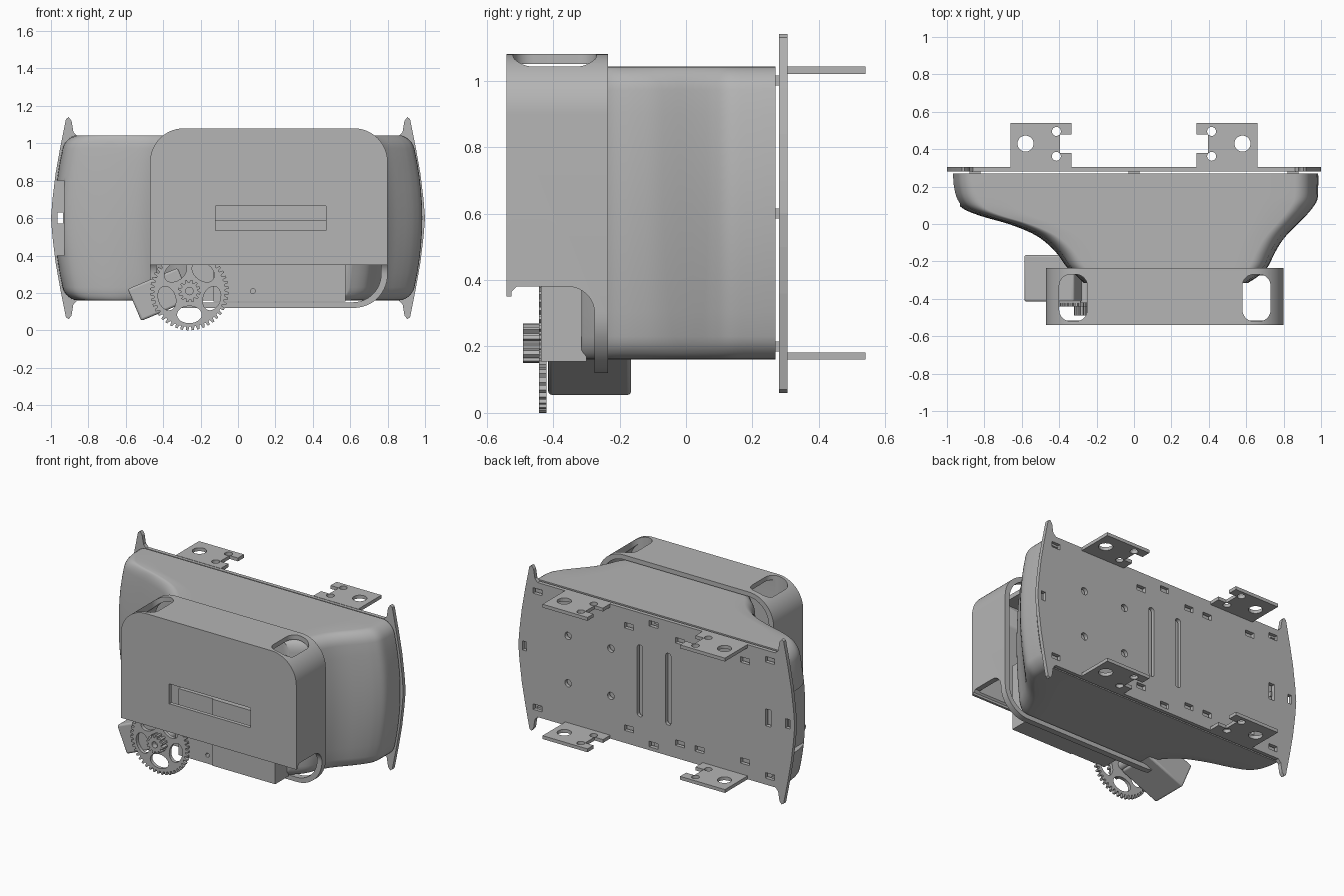
import bpy, bmesh, math
from mathutils import Vector

if "Cube" in bpy.data.objects:
    bpy.data.objects.remove(bpy.data.objects["Cube"])

GREY = bpy.data.materials.new("plain grey")
GREY.diffuse_color = (0.46, 0.46, 0.46, 1)
GREY.use_nodes = True
GREY.node_tree.nodes["Principled BSDF"].inputs["Base Color"].default_value = GREY.diffuse_color


def finish(name, bm, smooth=None):
    bmesh.ops.recalc_face_normals(bm, faces=bm.faces)
    me = bpy.data.meshes.new(name)
    bm.to_mesh(me)
    bm.free()
    ob = bpy.data.objects.new(name, me)
    bpy.context.collection.objects.link(ob)
    me.materials.append(GREY)
    if smooth:
        shade(ob, smooth)
    return ob


def activate(ob):
    bpy.ops.object.select_all(action='DESELECT')
    ob.select_set(True)
    bpy.context.view_layer.objects.active = ob


def shade(ob, degrees=35):
    activate(ob)
    bpy.ops.object.shade_smooth_by_angle(angle=math.radians(degrees))


def prism(name, outlines, axis, a, b, smooth=None):
    """Extrude one or several 2D outlines along an axis from a to b."""
    place = {'x': lambda p, d: (d, p[0], p[1]),
             'y': lambda p, d: (p[0], d, p[1]),
             'z': lambda p, d: (p[0], p[1], d)}[axis]
    bm = bmesh.new()
    for pts in outlines:
        lo = [bm.verts.new(place(p, a)) for p in pts]
        hi = [bm.verts.new(place(p, b)) for p in pts]
        bm.faces.new(lo)
        bm.faces.new(hi[::-1])
        for i in range(len(pts)):
            j = (i + 1) % len(pts)
            bm.faces.new((lo[i], lo[j], hi[j], hi[i]))
    return finish(name, bm, smooth)


def cut(ob, cutter):
    m = ob.modifiers.new("cut", 'BOOLEAN')
    m.operation, m.solver, m.object = 'DIFFERENCE', 'EXACT', cutter
    activate(ob)
    bpy.ops.object.modifier_apply(modifier=m.name)
    bpy.data.objects.remove(cutter, do_unlink=True)


def rrect(x0, x1, z0, z1, r, n=8, side=1):
    """Rounded rectangle outline; side = number of steps on each straight run."""
    corners = []
    for k, (cx, cz) in enumerate(((x1 - r, z1 - r), (x0 + r, z1 - r), (x0 + r, z0 + r), (x1 - r, z0 + r))):
        corners.append([(cx + r * math.cos(math.pi / 2 * (k + i / n)),
                         cz + r * math.sin(math.pi / 2 * (k + i / n))) for i in range(n + 1)])
    pts = []
    for k in range(4):
        pts += corners[k]
        p, q = corners[k][-1], corners[(k + 1) % 4][0]
        pts += [(p[0] + (q[0] - p[0]) * i / side, p[1] + (q[1] - p[1]) * i / side) for i in range(1, side)]
    return pts


def rect(cx, cz, w, h):
    return [(cx - w / 2, cz - h / 2), (cx + w / 2, cz - h / 2), (cx + w / 2, cz + h / 2), (cx - w / 2, cz + h / 2)]


def ellipse(cx, cz, a, b, n=24, turn=0):
    c, s = math.cos(turn), math.sin(turn)
    out = []
    for i in range(n):
        u, v = a * math.cos(2 * math.pi * i / n), b * math.sin(2 * math.pi * i / n)
        out.append((cx + u * c - v * s, cz + u * s + v * c))
    return out


def box(name, x0, x1, y0, y1, z0, z1):
    return prism(name, [[(x0, z0), (x1, z0), (x1, z1), (x0, z1)]], 'y', y0, y1)


def gear_outline(cx, cz, r_in, r_out, teeth):
    pts = []
    for t in range(teeth):
        for f, r in ((0.0, r_in), (0.3, r_in), (0.42, r_out), (0.82, r_out)):
            a = 2 * math.pi * (t + f) / teeth
            pts.append((cx + r * math.cos(a), cz + r * math.sin(a)))
    return pts


# Rear mounting plate with horned corners
q = [(.86, 1.04), (.88, 1.06), (.89, 1.12), (.905, 1.14), (.92, 1.13), (.95, .98), (.975, .84), (.992, .7), (1, .6)]
right = q + [(x, 1.2 - z) for x, z in q[-2::-1]]
plate = prism("rear_plate", [right + [(-x, z) for x, z in right[::-1]]], 'y', .28, .305)
holes = [rrect(x - .02, x + .02, .36, .83, .019, 5) for x in (.12, -.085)]
holes += [ellipse(x, z, .024, .024, 16) for x in (.33, .64) for z in (.44, .75)]
holes += [rect(x, z, .065, .036) for x, z in ((.2, .93), (.02, .99), (-.17, .93), (-.31, .93), (-.64, .93),
          (-.82, .98), (.86, .98), (.86, .22), (.2, .26), (.02, .2), (-.17, .26), (-.31, .26), (-.64, .27), (-.82, .22))]
holes += [rect(-.81, .6, .04, .11), rect(-.95, .6, .03, .06), rect(.955, .6, .03, .06)]
cut(plate, prism("hole_cutter", holes, 'y', .2, .4))

# Four notched brackets behind the plate
for s, label in ((1, "right"), (-1, "left")):
    for z0, level in ((1.02, "upper"), (.16, "lower")):
        out = [(.335, .30), (.66, .30), (.66, .54), (.335, .54), (.335, .478), (.395, .478), (.395, .38), (.335, .38)]
        br = prism(f"{level}_{label}_bracket", [[(s * x, y) for x, y in out]], 'z', z0, z0 + .022)
        hs = [ellipse(s * x, y, r, r) for x, y, r in ((.58, .43, .043), (.415, .495, .024), (.415, .362, .024))]
        cut(br, prism("bracket_cutter", hs, 'z', z0 - .05, z0 + .07))

# Spacer tabs between the body and the plate
for x in (-.85, 0, .85):
    for z in (.2, .6, 1.0):
        if x or z != .6:
            box("spacer_tab", x - .03, x + .03, .26, .285, z - .015, z + .015)

# Flared body: rounded sections (y, left x, right x) narrowing to the front
knots = [(.27, -.98, .985), (.2, -.975, .985), (.13, -.955, .98), (.08, -.91, .95), (.04, -.81, .915),
         (0, -.67, .875), (-.05, -.545, .825), (-.1, -.47, .785), (-.16, -.41, .75), (-.23, -.36, .715),
         (-.275, -.31, .67), (-.315, -.27, .61)]


def spline(i, t):
    p = [Vector(knots[max(0, min(len(knots) - 1, i + k))]) for k in (-1, 0, 1, 2)]
    return .5 * (2 * p[1] + (p[2] - p[0]) * t + (2 * p[0] - 5 * p[1] + 4 * p[2] - p[3]) * t * t
                 + (3 * p[1] - p[0] - 3 * p[2] + p[3]) * t ** 3)


stations = [spline(i, k / 4) for i in range(len(knots) - 1) for k in range(4)] + [Vector(knots[-1])]
bm = bmesh.new()
rings = []
for y, xl, xr in stations:
    cx = (xl + xr) / 2
    rings.append([bm.verts.new((cx + (x - cx) * (1 - .06 * ((z - .6) / .44) ** 2), y, z))
                  for x, z in rrect(xl, xr, .16, 1.043, .07, 6, 10)])
for r0, r1 in zip(rings, rings[1:]):
    for i in range(len(r0)):
        j = (i + 1) % len(r0)
        bm.faces.new((r0[i], r0[j], r1[j], r1[i]))
bm.faces.new(rings[0])
bm.faces.new(rings[-1][::-1])
body = finish("flared_body", bm)
cut(body, box("side_notch_cutter", -1.2, -.93, -.1, .4, .4, .8))
shade(body, 40)

# Front cover: hollow cap whose lower half is trimmed back to a flange ring
X0, X1 = -.47, .8
cover = prism("front_cover", [rrect(X0, X1, .12, 1.08, .18, 14)], 'y', -.54, -.235)
cut(cover, prism("hollow_cutter", [rrect(X0 + .035, X1 - .035, .15, 1.05, .15, 14)], 'y', -.515, -.1))
arc = [(-.355 + .08 * math.sin(a), .30 + .08 * math.cos(a)) for a in [math.pi / 2 * i / 8 for i in range(9)]]
trim = [(-.6, .05), (-.6, .35), (-.525, .35), (-.525, .365), (-.51, .38)] + arc + [(-.275, .05)]
cut(cover, prism("trim_cutter", [trim], 'x', -.8, 1.2))
# Corner openings and the front window
slots = [rrect(x, x + .15, -.52, -.27, .06, 8) for x in (X0 + .07, X1 - .22)]
cut(cover, prism("corner_cutter", slots, 'z', .93, 1.2))
cut(cover, prism("window_cutter", [rect(.175, .6, .59, .13)], 'y', -.7, -.45))
shade(cover, 30)

# Inner housing seen through the window and beneath the cover
box("inner_housing", .12, .575, -.437, -.3, .155, .59)
side_box = box("inner_housing_side", -.13, .12, -.43, -.3, .155, .59)
cut(side_box, prism("screw_hole_cutter", [ellipse(.08, .21, .013, .013, 16)], 'y', -.5, -.38))
box("inner_backing", -.2, .575, -.36, -.3, .59, .95)

# Spoked gear, pinion and axle
GX, GZ = -.26, .21
gear = prism("spoked_gear", [gear_outline(GX, GZ, .19, .21, 44)], 'y', -.442, -.42)
wins = []
for k in range(5):
    a = -math.pi / 2 + 2 * math.pi * k / 5
    wins.append(ellipse(GX + .126 * math.cos(a), GZ + .126 * math.sin(a), .046, .066, 24, a))
cut(gear, prism("gear_window_cutter", wins, 'y', -.5, -.38))
pinion = prism("pinion", [gear_outline(GX, GZ, .045, .06, 12)], 'y', -.49, -.435)
cut(pinion, prism("bore_cutter", [ellipse(GX, GZ, .02, .02, 16)], 'y', -.6, -.455))
prism("gear_axle", [ellipse(GX, GZ, .03, .03)], 'y', -.425, -.3, 35)

# Tilted motor block behind the gear
t = math.radians(23)
block = [(-.42 + u * math.cos(t) - v * math.sin(t), .192 + u * math.sin(t) + v * math.cos(t))
         for u, v in rect(0, 0, .29, .185)]
motor = prism("motor_block", [block], 'y', -.415, -.165)
bev = motor.modifiers.new("bevel", 'BEVEL')
bev.width, bev.segments = .012, 3
shade(motor, 35)
